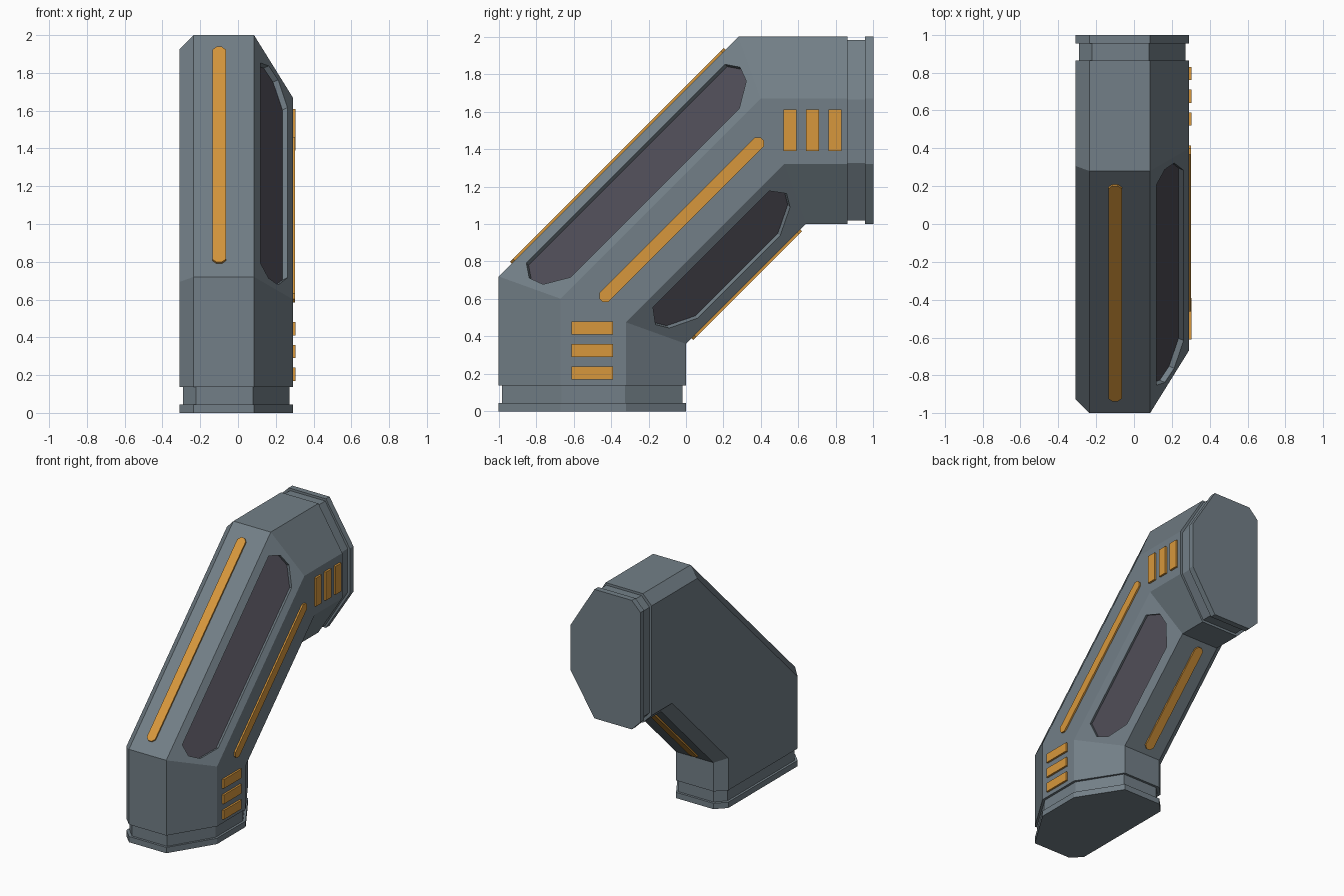
import bpy, bmesh
from mathutils import Vector

if "Cube" in bpy.data.objects:
    bpy.data.objects.remove(bpy.data.objects["Cube"])


def material(name, rgb):
    m = bpy.data.materials.new(name)
    m.diffuse_color = (*rgb, 1)
    m.use_nodes = True
    m.node_tree.nodes["Principled BSDF"].inputs["Base Color"].default_value = m.diffuse_color
    return m


GREY = material("blue grey metal", (0.17, 0.212, 0.242))
ORANGE = material("orange trim", (0.68, 0.31, 0.045))
DARK = material("dark panel", (0.075, 0.07, 0.09))

# cross-section: x, and t = distance from the outer side (0) to the inner side (1)
PROFILE = [(-.235, 0), (.085, 0), (.29, .33), (.29, .68),
           (.085, 1), (-.235, 1), (-.31, .925), (-.31, .075)]


def mirror(p):
    """Swap the lower leg with the upper leg."""
    return Vector((p[0], 1 - p[2], 1 - p[1]))


def slope(x, t, w):
    """Point in the diagonal part; w = y + z runs along it."""
    d = 1.72 - 1.36 * t
    return Vector((x, (w - d) / 2, (w + d) / 2))


def make_object(name, bm, mat):
    bmesh.ops.recalc_face_normals(bm, faces=bm.faces[:])
    me = bpy.data.meshes.new(name)
    bm.to_mesh(me)
    bm.free()
    me.materials.append(mat)
    ob = bpy.data.objects.new(name, me)
    bpy.context.collection.objects.link(ob)
    return ob


def loft(name, rings, mat):
    bm = bmesh.new()
    vs = [[bm.verts.new(p) for p in r] for r in rings]
    n = len(rings[0])
    for a, b in zip(vs, vs[1:]):
        for i in range(n):
            j = (i + 1) % n
            bm.faces.new((a[i], a[j], b[j], b[i]))
    bm.faces.new(vs[0])
    bm.faces.new(vs[-1])
    return make_object(name, bm, mat)


def prism(name, pts, normal, lo, hi, mat):
    return loft(name, [[p + normal * lo for p in pts],
                       [p + normal * hi for p in pts]], mat)


# corridor body with grooved collars at both ends
def ring(z, inset=0):
    k = 1 - inset / .5
    return [Vector(((x + .01) * (1 - inset / .3) - .01, -.5 + (t - .5) * k, z))
            for x, t in PROFILE]


lower = [ring(0), ring(.045), ring(.045, .018), ring(.137, .018), ring(.137)]
lower.append([Vector((x, t - 1, .72 - .36 * t)) for x, t in PROFILE])
upper = [[mirror(p) for p in r] for r in reversed(lower)]
body = loft("corridor_body", lower + upper, GREY)

# recessed panels in the two right-hand chamfers
DEPTH = .035
PANELS = {
    "upper": ([(.055, -.06), (.125, -.125), (.205, -.085), (.285, .1)],
              lambda t: .085 + .205 * t / .33),
    "lower": ([(.726, .38), (.805, .3), (.872, .355), (.945, .56)],
              lambda t: .29 - .205 * (t - .68) / .32),
}
for key, (half, x_at) in PANELS.items():
    tw = half + [(t, 2 - w) for t, w in reversed(half)]
    pts = [slope(x_at(t), t, w) for t, w in tw]
    n = (pts[3] - pts[0]).cross(pts[-1] - pts[0]).normalized()
    if n.x < 0:
        n = -n
    cutter = prism(key + "_cutter", pts, n, -DEPTH, .05, GREY)
    cutter.hide_render = True
    mod = body.modifiers.new(key, 'BOOLEAN')
    mod.operation = 'DIFFERENCE'
    mod.solver = 'EXACT'
    mod.object = cutter
    me = bpy.data.meshes.new_from_object(
        body.evaluated_get(bpy.context.evaluated_depsgraph_get()))
    body.modifiers.clear()
    body.data = me
    bpy.data.objects.remove(cutter)
    prism(key + "_dark_panel", pts, n, -DEPTH - .004, -DEPTH + .003, DARK)


# long orange strips with clipped ends
def strip(name, a, b, normal, half=.036, high=.012):
    u = (b - a).normalized()
    s = u.cross(normal).normalized()
    c, h = .022, half
    pts = [a - s * (h - c), a + u * c - s * h, b - u * c - s * h, b - s * (h - c),
           b + s * (h - c), b - u * c + s * h, a + u * c + s * h, a + s * (h - c)]
    prism(name, pts, normal, -.01, high, ORANGE)


OUT = Vector((0, -1, 1)).normalized()
RIGHT = Vector((1, 0, 0))
strip("outer_strip", slope(-.1, 0, -.14), slope(-.1, 0, 2.14), OUT)
strip("inner_strip", slope(-.1, 1, .42), slope(-.1, 1, 1.58), -OUT)
strip("side_strip", slope(.29, .495, .14), slope(.29, .495, 1.86), RIGHT, .034)

# orange side bars on both legs
for i in range(3):
    z0, z1 = .17 + .12 * i, .24 + .12 * i
    quad = [Vector((.29, y, z)) for y, z in
            ((-.61, z0), (-.39, z0), (-.39, z1), (-.61, z1))]
    prism(f"lower_bar_{i + 1}", quad, RIGHT, -.01, .015, ORANGE)
    prism(f"upper_bar_{i + 1}", [mirror(p) for p in quad], RIGHT, -.01, .015, ORANGE)
